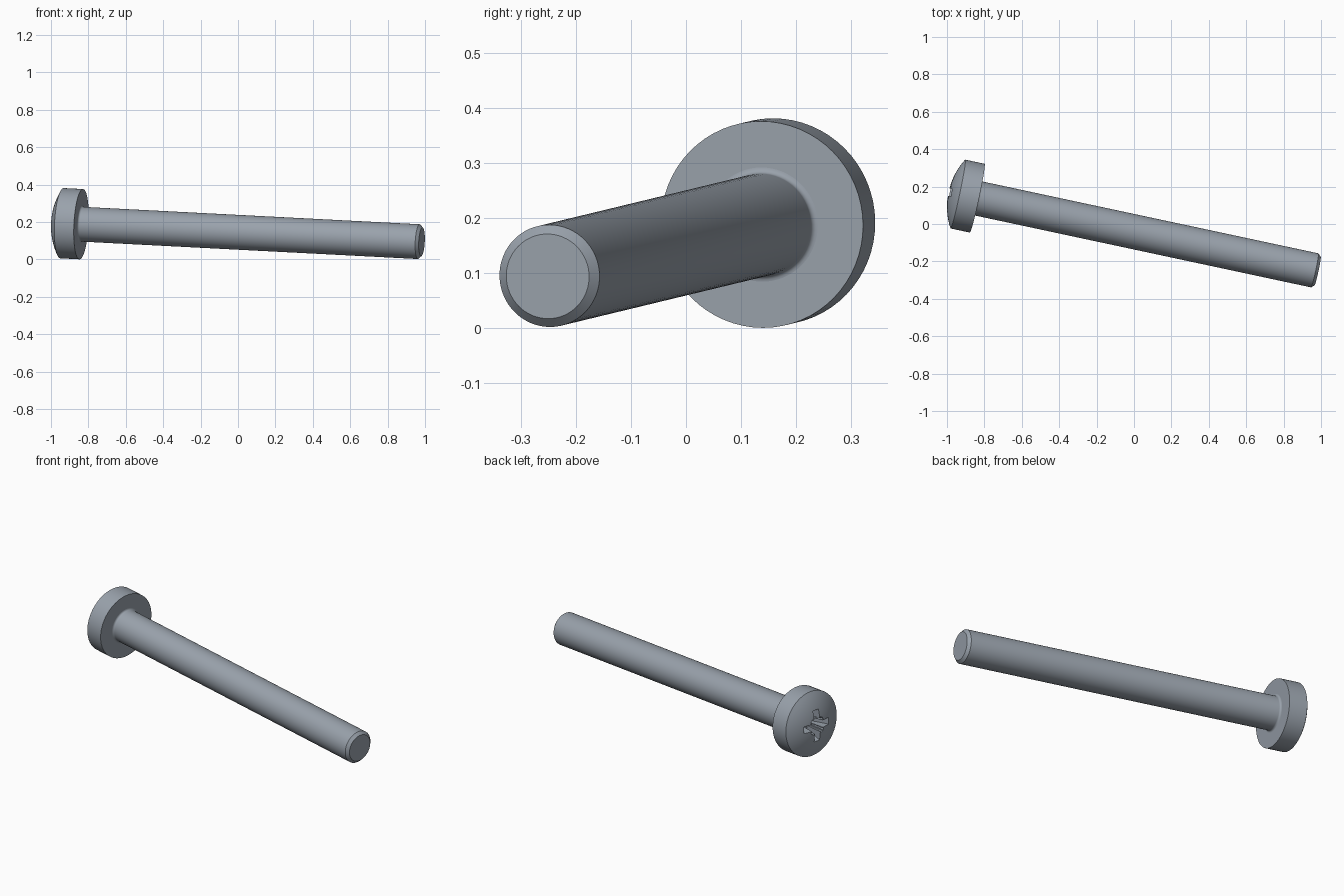
import bpy, bmesh, math
from mathutils import Vector, Matrix

if "Cube" in bpy.data.objects:
    bpy.data.objects.remove(bpy.data.objects["Cube"], do_unlink=True)

steel = bpy.data.materials.new("grey_steel")
steel.use_nodes = True
steel.diffuse_color = (0.32, 0.36, 0.41, 1)
steel.node_tree.nodes["Principled BSDF"].inputs["Base Color"].default_value = steel.diffuse_color

# Main sizes
HEAD_R, RIM_H, HEAD_H = 0.188, 0.106, 0.157
SHANK_R, LENGTH, CHAMFER, FILLET = 0.093, 1.864, 0.016, 0.011

# Local +z runs from the head seat to the tip
seat = Vector((-0.838, 0.138, 0.188))
axis = Vector((0.977, -0.209, -0.0505))
POSE = Matrix.Translation(seat) @ axis.to_track_quat('Z', 'Y').to_matrix().to_4x4()


def finish(name, bm):
    bmesh.ops.recalc_face_normals(bm, faces=bm.faces)
    mesh = bpy.data.meshes.new(name)
    bm.to_mesh(mesh)
    bm.free()
    mesh.materials.append(steel)
    ob = bpy.data.objects.new(name, mesh)
    bpy.context.collection.objects.link(ob)
    ob.matrix_world = POSE
    return ob


def activate(ob):
    bpy.ops.object.select_all(action='DESELECT')
    ob.select_set(True)
    bpy.context.view_layer.objects.active = ob


def revolve(name, profile, steps=64):
    """Spin (radius, height) points around local z."""
    bm = bmesh.new()
    verts = [bm.verts.new((r, 0, z)) for r, z in profile]
    edges = [bm.edges.new(pair) for pair in zip(verts, verts[1:])]
    bmesh.ops.spin(bm, geom=verts + edges, cent=(0, 0, 0), axis=(0, 0, 1),
                   angle=math.tau, steps=steps)
    bmesh.ops.remove_doubles(bm, verts=bm.verts, dist=0.0001)
    return finish(name, bm)


def tapered_cutter(name, top, bottom, depth, turn):
    """Block narrowing from the drive face down into the head."""
    bm = bmesh.new()
    bmesh.ops.create_cube(bm, size=2)
    for v in bm.verts:
        hx, hy = top if v.co.z < 0 else bottom
        v.co = (v.co.x * hx, v.co.y * hy,
                -HEAD_H - 0.01 if v.co.z < 0 else -HEAD_H + depth)
    bmesh.ops.rotate(bm, verts=bm.verts, matrix=Matrix.Rotation(turn, 3, 'Z'))
    ob = finish(name, bm)
    ob.hide_render = True
    return ob


# Domed head: straight rim and a spherical cap
sag = HEAD_H - RIM_H
ball = (HEAD_R ** 2 + sag ** 2) / (2 * sag)
sweep = math.asin(HEAD_R / ball)
dome = [(ball * math.sin(sweep * i / 10),
         -HEAD_H + ball * (1 - math.cos(sweep * i / 10))) for i in range(11)]
head = revolve("head", dome + [(HEAD_R, 0), (0, 0)])

# Cross drive recess: two crossed wings and a diagonal star
cutters = []
for k in range(2):
    quarter = k * math.pi / 2
    cutters.append(tapered_cutter("recess_wing", (0.1, 0.021), (0.052, 0.015), 0.105, quarter))
    cutters.append(tapered_cutter("recess_star", (0.056, 0.012), (0.038, 0.010), 0.09,
                                  quarter + math.pi / 4))
cutters.append(tapered_cutter("recess_core", (0.042, 0.042), (0.03, 0.03), 0.1, 0))
activate(head)
for cutter in cutters:
    mod = head.modifiers.new("recess", 'BOOLEAN')
    mod.operation = 'DIFFERENCE'
    mod.solver = 'EXACT'
    mod.object = cutter
    bpy.ops.object.modifier_apply(modifier=mod.name)
for cutter in cutters:
    bpy.data.objects.remove(cutter, do_unlink=True)

# Plain shank with a fillet under the head and a chamfered tip
fillet = [(SHANK_R + FILLET * (1 - math.sin(a)), FILLET * (1 - math.cos(a)))
          for a in (math.pi / 2 * i / 5 for i in range(6))]
shank = revolve("shank", [(0, -0.01), (SHANK_R + FILLET, -0.01)] + fillet +
                [(SHANK_R, LENGTH - CHAMFER), (SHANK_R - CHAMFER, LENGTH), (0, LENGTH)])

for ob in (head, shank):
    activate(ob)
    bpy.ops.object.shade_smooth_by_angle(angle=math.radians(25))
